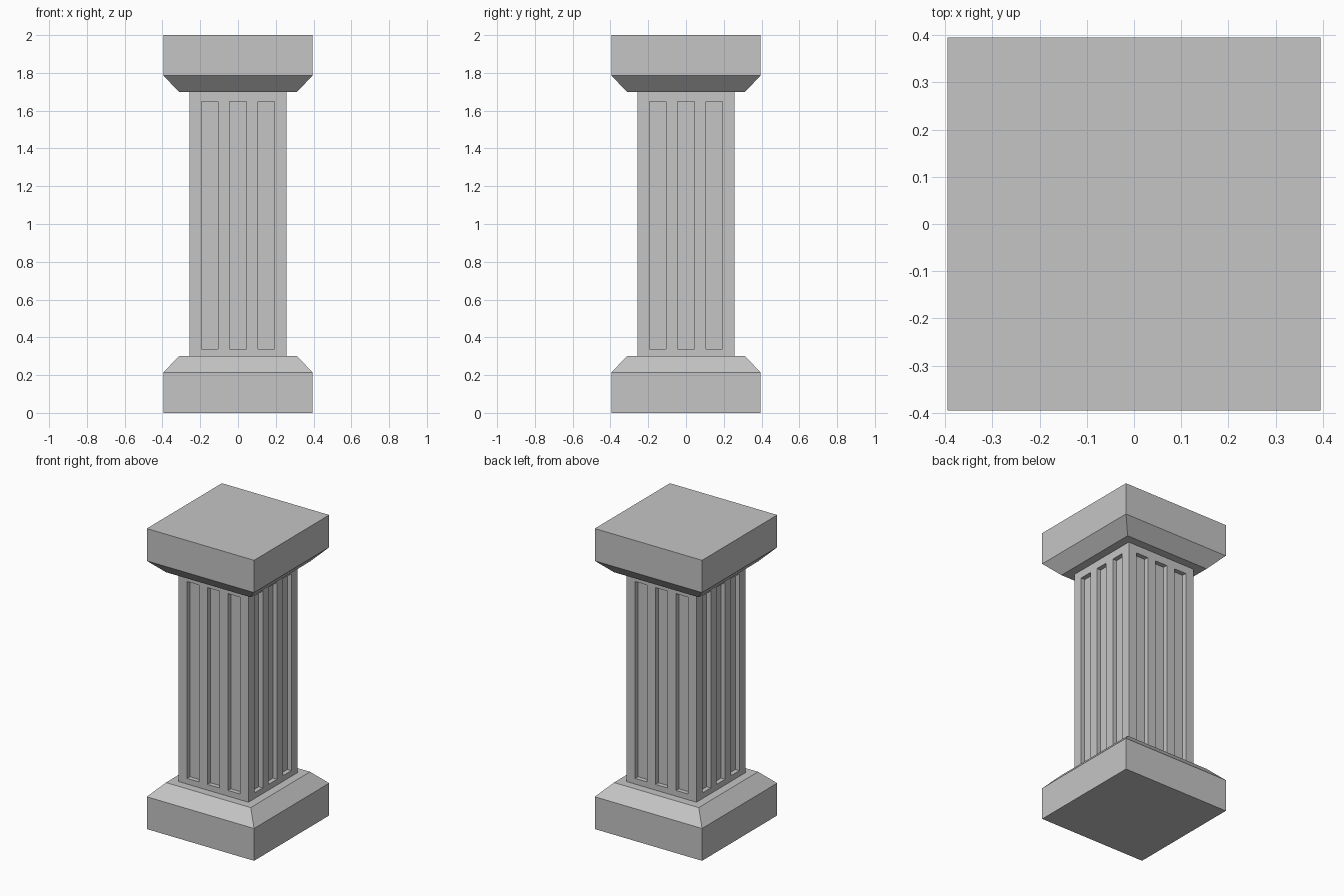
import bpy
import bmesh
from mathutils import Vector

HEIGHT = 2.0
SHAFT_HALF = 0.257
SHAFT_Z = (0.30, 1.705)
FLUTE_Z = (0.338, 1.648)
FLUTE_CENTRES = (-0.15, 0.0, 0.15)
FLUTE_HALF = 0.044
FLUTE_DEPTH = 0.03

cube = bpy.data.objects.get("Cube")
if cube:
    bpy.data.objects.remove(cube, do_unlink=True)

# Single stone colour
stone = bpy.data.materials.new("grey_stone")
stone.use_nodes = True
colour = (0.56, 0.56, 0.56, 1.0)
stone.diffuse_color = colour
bsdf = next(n for n in stone.node_tree.nodes if n.type == 'BSDF_PRINCIPLED')
bsdf.inputs["Base Color"].default_value = colour


def add_object(name, bm):
    bmesh.ops.recalc_face_normals(bm, faces=bm.faces)
    mesh = bpy.data.meshes.new(name)
    bm.to_mesh(mesh)
    bm.free()
    mesh.materials.append(stone)
    obj = bpy.data.objects.new(name, mesh)
    bpy.context.collection.objects.link(obj)
    return obj


def square_stack(profile):
    """Closed solid of square sections given as (half width, z)."""
    bm = bmesh.new()
    rings = [[bm.verts.new((sx * w, sy * w, z))
              for sx, sy in ((-1, -1), (1, -1), (1, 1), (-1, 1))]
             for w, z in profile]
    for low, high in zip(rings, rings[1:]):
        for i in range(4):
            j = (i + 1) % 4
            bm.faces.new((low[i], low[j], high[j], high[i]))
    bm.faces.new(rings[0])
    bm.faces.new(rings[-1])
    return bm


# Plinth with bevelled shoulder, and the same block flipped as the capital
block = [(0.395, 0.0), (0.395, 0.215), (0.312, 0.30)]
add_object("plinth", square_stack(block))
add_object("capital", square_stack([(w, HEIGHT - z) for w, z in block]))

# Shaft: slice a box along the flute edges, then sink the flute panels
bm = square_stack([(SHAFT_HALF, z) for z in SHAFT_Z])
cuts = [((0, 0, z), (0, 0, 1)) for z in FLUTE_Z]
for c in FLUTE_CENTRES:
    for e in (c - FLUTE_HALF, c + FLUTE_HALF):
        cuts += [((e, 0, 0), (1, 0, 0)), ((0, e, 0), (0, 1, 0))]
for point, normal in cuts:
    geom = bm.verts[:] + bm.edges[:] + bm.faces[:]
    bmesh.ops.bisect_plane(bm, geom=geom, plane_co=Vector(point),
                           plane_no=Vector(normal), dist=1e-5)
bmesh.ops.recalc_face_normals(bm, faces=bm.faces)
bm.normal_update()


def is_flute(face):
    c = face.calc_center_median()
    if abs(face.normal.z) > 0.5 or not FLUTE_Z[0] < c.z < FLUTE_Z[1]:
        return False
    across = c.x if abs(face.normal.y) > 0.5 else c.y
    return any(abs(across - f) < FLUTE_HALF for f in FLUTE_CENTRES)


panels = [f for f in bm.faces if is_flute(f)]
bmesh.ops.inset_individual(bm, faces=panels, thickness=0.0, depth=-FLUTE_DEPTH)
add_object("fluted_shaft", bm)
